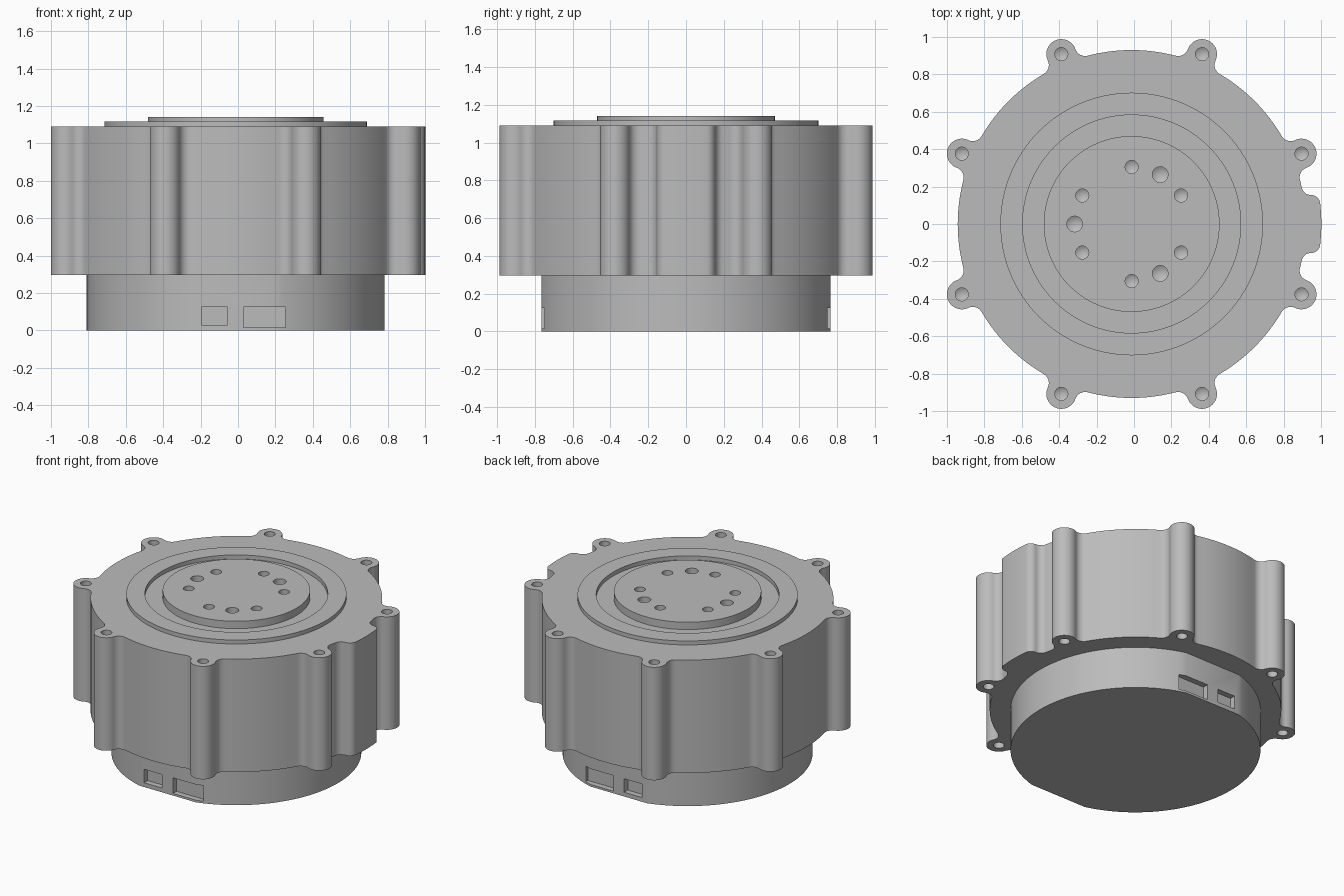
import bpy, bmesh, math
from math import sin, cos, radians, pi, atan2, acos, sqrt
from mathutils import Vector, Matrix

if "Cube" in bpy.data.objects:
    bpy.data.objects.remove(bpy.data.objects["Cube"], do_unlink=True)

CX = -0.0125          # axis of the round body
R = 0.93              # housing radius
Z_LOW, Z_TOP = 0.295, 1.09

grey = bpy.data.materials.new("machined grey")
grey.use_nodes = True
grey.diffuse_color = (0.5, 0.5, 0.5, 1)
grey.node_tree.nodes["Principled BSDF"].inputs["Base Color"].default_value = (0.5, 0.5, 0.5, 1)


def make_object(name, bm):
    bmesh.ops.recalc_face_normals(bm, faces=bm.faces)
    mesh = bpy.data.meshes.new(name)
    bm.to_mesh(mesh)
    bm.free()
    mesh.materials.append(grey)
    obj = bpy.data.objects.new(name, mesh)
    bpy.context.collection.objects.link(obj)
    return obj


def add_lathe(bm, profile, center, n=96, closed=False):
    """Revolve (radius, z) points about a vertical axis."""
    rings = [[bm.verts.new((center[0] + r * cos(2 * pi * i / n),
                            center[1] + r * sin(2 * pi * i / n), z))
              for i in range(n)] for r, z in profile]
    pairs = list(zip(rings, rings[1:]))
    if closed:
        pairs.append((rings[-1], rings[0]))
    for a, b in pairs:
        for i in range(n):
            j = (i + 1) % n
            bm.faces.new((a[i], a[j], b[j], b[i]))
    bmesh.ops.remove_doubles(bm, verts=sum(rings, []), dist=1e-5)


def prism(name, outline, z0, z1):
    bm = bmesh.new()
    face = bm.faces.new([bm.verts.new((x + CX, y, z0)) for x, y in outline])
    top = bmesh.ops.extrude_face_region(bm, geom=[face])["geom"]
    moved = [v for v in top if isinstance(v, bmesh.types.BMVert)]
    bmesh.ops.translate(bm, verts=moved, vec=(0, 0, z1 - z0))
    return make_object(name, bm)


def cut(obj, cutter):
    mod = obj.modifiers.new("cut", "BOOLEAN")
    mod.operation, mod.solver, mod.object = "DIFFERENCE", "EXACT", cutter
    bpy.context.view_layer.objects.active = obj
    bpy.ops.object.modifier_apply(modifier=mod.name)
    bpy.data.objects.remove(cutter, do_unlink=True)


def arc(c, r, a0, a1, n):
    return [Vector((c[0] + r * cos(a0 + (a1 - a0) * i / n),
                    c[1] + r * sin(a0 + (a1 - a0) * i / n))) for i in range(n + 1)]


def mirrored(half):
    return half + [Vector((p.x, -p.y)) for p in reversed(half[:-1])]


# Screw boss outline: fillet, then round nose, pointing along +x
D, BOSS, FIL = 0.983, 0.08, 0.055
d = acos((D**2 + (R + FIL)**2 - (BOSS + FIL)**2) / (2 * D * (R + FIL)))
f = Vector(((R + FIL) * cos(d), -(R + FIL) * sin(d)))
to_boss = atan2(-f.y, D - f.x)
boss = mirrored(arc(f, FIL, pi - d, to_boss, 8) + arc((D, 0), BOSS, to_boss - pi, 0, 14)[1:])

# Wide side lug outline: fillet, rounded corner, shallow outer arc
LUG, C = 0.155, 0.05
fx = sqrt((R + C)**2 - (LUG + C)**2)
e = atan2(LUG + C, fx)
tilt = atan2(LUG - C, fx)
outer = sqrt(fx**2 + (LUG - C)**2) + C
lug = mirrored(arc((fx, -LUG - C), C, pi - e, pi / 2, 8)
               + arc((fx, C - LUG), C, -pi / 2, -tilt, 8)[1:]
               + arc((0, 0), outer, -tilt, 0, 4)[1:])

# Housing outline: lobes joined by arcs of the body circle
boss_angles = [radians(22.5 + 45 * k) for k in range(8)]
lobes = [(0, lug, e)] + [(a, boss, d) for a in boss_angles]
outline = []
for i, (a, pts, half) in enumerate(lobes):
    rot = Matrix.Rotation(a, 2)
    outline += [rot @ p for p in pts]
    nxt, _, nxt_half = lobes[(i + 1) % len(lobes)]
    nxt += 2 * pi if i == len(lobes) - 1 else 0
    outline += arc((0, 0), R, a + half, nxt - nxt_half, 12)[1:-1]
housing = prism("housing", outline, Z_LOW, Z_TOP)


def drill(bm, angle, dist, r, z, direction, depth):
    """Blind hole with a conical tip; direction -1 goes down, +1 goes up."""
    center = (CX + dist * cos(angle), dist * sin(angle))
    profile = [(0, z - direction * 0.02), (r, z - direction * 0.02),
               (r, z + direction * depth), (0, z + direction * (depth + r * 0.6))]
    add_lathe(bm, profile, center, 24)


# Screw holes at both ends of the bosses, and a pocket for the hub
bm = bmesh.new()
for a in boss_angles:
    drill(bm, a, D, 0.035, Z_TOP, -1, 0.12)
    drill(bm, a, D, 0.035, Z_LOW, 1, 0.12)
add_lathe(bm, [(0, 0.9), (0.45, 0.9), (0.45, 1.2), (0, 1.2)], (CX, 0))
cut(housing, make_object("housing_cutter", bm))

# Raised ring
bm = bmesh.new()
add_lathe(bm, [(0.583, 1.06), (0.702, 1.06), (0.702, 1.118), (0.583, 1.118)],
          (CX, 0), 128, True)
ring = make_object("raised_ring", bm)

# Output hub with six small and three larger holes
HUB_TOP = 1.142
bm = bmesh.new()
add_lathe(bm, [(0, 0.92), (0.47, 0.92), (0.47, HUB_TOP), (0, HUB_TOP)], (CX, 0), 128)
hub = make_object("output_hub", bm)
bm = bmesh.new()
for k in range(6):
    drill(bm, radians(30 + 60 * k), 0.305, 0.035, HUB_TOP, -1, 0.09)
for k in range(3):
    drill(bm, radians(60 + 120 * k), 0.305, 0.042, HUB_TOP, -1, 0.09)
cut(hub, make_object("hub_cutter", bm))

# Lower base with a flat at front and back
BASE, FLAT = 0.797, 0.766
g = acos(FLAT / BASE)
side = arc((0, 0), BASE, g - pi / 2, pi / 2 - g, 64)
base = prism("base", side + [-p for p in side], 0, Z_LOW + 0.01)

# Connector recesses in both flats
bm = bmesh.new()
for s in (-1, 1):
    for x0, x1, z0, z1 in ((-0.195, -0.055, 0.03, 0.125), (0.03, 0.255, 0.015, 0.125)):
        m = Matrix.LocRotScale(((x0 + x1) / 2, s * (FLAT + 0.01), (z0 + z1) / 2), None,
                               (x1 - x0, 0.1, z1 - z0))
        bmesh.ops.create_cube(bm, size=1, matrix=m)
cut(base, make_object("port_cutter", bm))

# Smooth curved walls, keep edges crisp
bpy.ops.object.select_all(action="DESELECT")
for obj in (housing, ring, hub, base):
    obj.select_set(True)
bpy.context.view_layer.objects.active = housing
bpy.ops.object.shade_smooth_by_angle(angle=radians(30))
